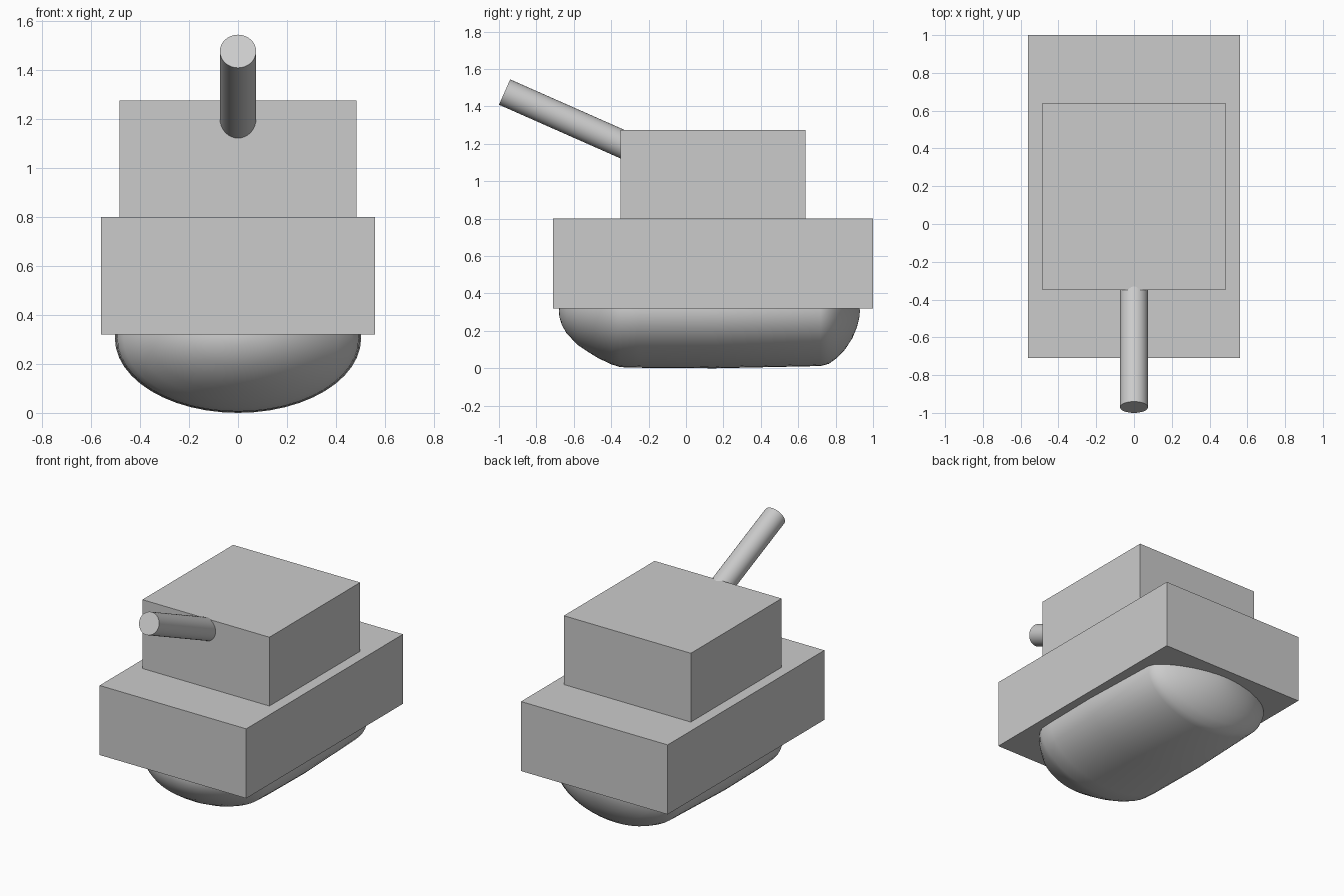
import bpy
import bmesh
from math import cos, sin, tau, radians
from mathutils import Vector

cube = bpy.data.objects.get("Cube")
if cube:
    bpy.data.objects.remove(cube, do_unlink=True)

# One plain grey for every part
grey = bpy.data.materials.new("light grey")
grey.use_nodes = True
colour = (0.6, 0.6, 0.6, 1)
grey.diffuse_color = colour
grey.node_tree.nodes["Principled BSDF"].inputs["Base Color"].default_value = colour


def finish(obj, name, smooth_angle=None):
    obj.name = obj.data.name = name
    obj.data.materials.append(grey)
    if smooth_angle:
        bpy.ops.object.select_all(action="DESELECT")
        obj.select_set(True)
        bpy.context.view_layer.objects.active = obj
        bpy.ops.object.shade_smooth_by_angle(angle=radians(smooth_angle))
    return obj


def box(name, low, high):
    low, high = Vector(low), Vector(high)
    bpy.ops.mesh.primitive_cube_add(size=1, location=(low + high) / 2)
    obj = bpy.context.object
    obj.scale = high - low
    bpy.ops.object.transform_apply(location=False, rotation=False, scale=True)
    return finish(obj, name)


def rod(name, start, end, radius):
    start, end = Vector(start), Vector(end)
    axis = end - start
    bpy.ops.mesh.primitive_cylinder_add(vertices=32, radius=radius, depth=axis.length,
                                        location=(start + end) / 2)
    obj = bpy.context.object
    obj.rotation_euler = axis.to_track_quat("Z", "Y").to_euler()
    return finish(obj, name, 40)


def loft(name, stations, half_width, half_height, sides=48):
    """Elliptical rings along y, closed to a point at both ends."""
    bm = bmesh.new()
    rings = []
    for y, s in stations:
        rings.append([bm.verts.new((half_width * s * cos(tau * i / sides), y,
                                    half_height * (1 + s * sin(tau * i / sides))))
                      for i in range(sides)])
    for a, b in zip(rings, rings[1:]):
        for i in range(sides):
            j = (i + 1) % sides
            bm.faces.new((a[i], a[j], b[j], b[i]))
    bmesh.ops.remove_doubles(bm, verts=bm.verts, dist=0.0001)
    bmesh.ops.recalc_face_normals(bm, faces=bm.faces)
    mesh = bpy.data.meshes.new(name)
    bm.to_mesh(mesh)
    bm.free()
    obj = bpy.data.objects.new(name, mesh)
    bpy.context.collection.objects.link(obj)
    return finish(obj, name, 60)


# Hull and turret blocks
box("hull", (-0.56, -0.71, 0.32), (0.56, 1.0, 0.8))
box("turret", (-0.485, -0.35, 0.8), (0.485, 0.64, 1.275))

# Raised gun barrel, its root buried in the turret
rod("gun_barrel", (0, -0.28, 1.172), (0, -0.97, 1.477), 0.074)

# Rounded running gear under the hull: (y, relative size), long nose, short tail
stations = [(-0.68, 0), (-0.677, 0.1), (-0.665, 0.23), (-0.64, 0.38), (-0.58, 0.59),
            (-0.52, 0.72), (-0.47, 0.82), (-0.40, 0.93), (-0.35, 0.98), (-0.25, 0.99),
            (0.15, 1), (0.72, 0.96), (0.765, 0.92), (0.81, 0.81), (0.85, 0.67),
            (0.89, 0.47), (0.915, 0.27), (0.926, 0.12), (0.93, 0)]
loft("running_gear", stations, 0.503, 0.305)
